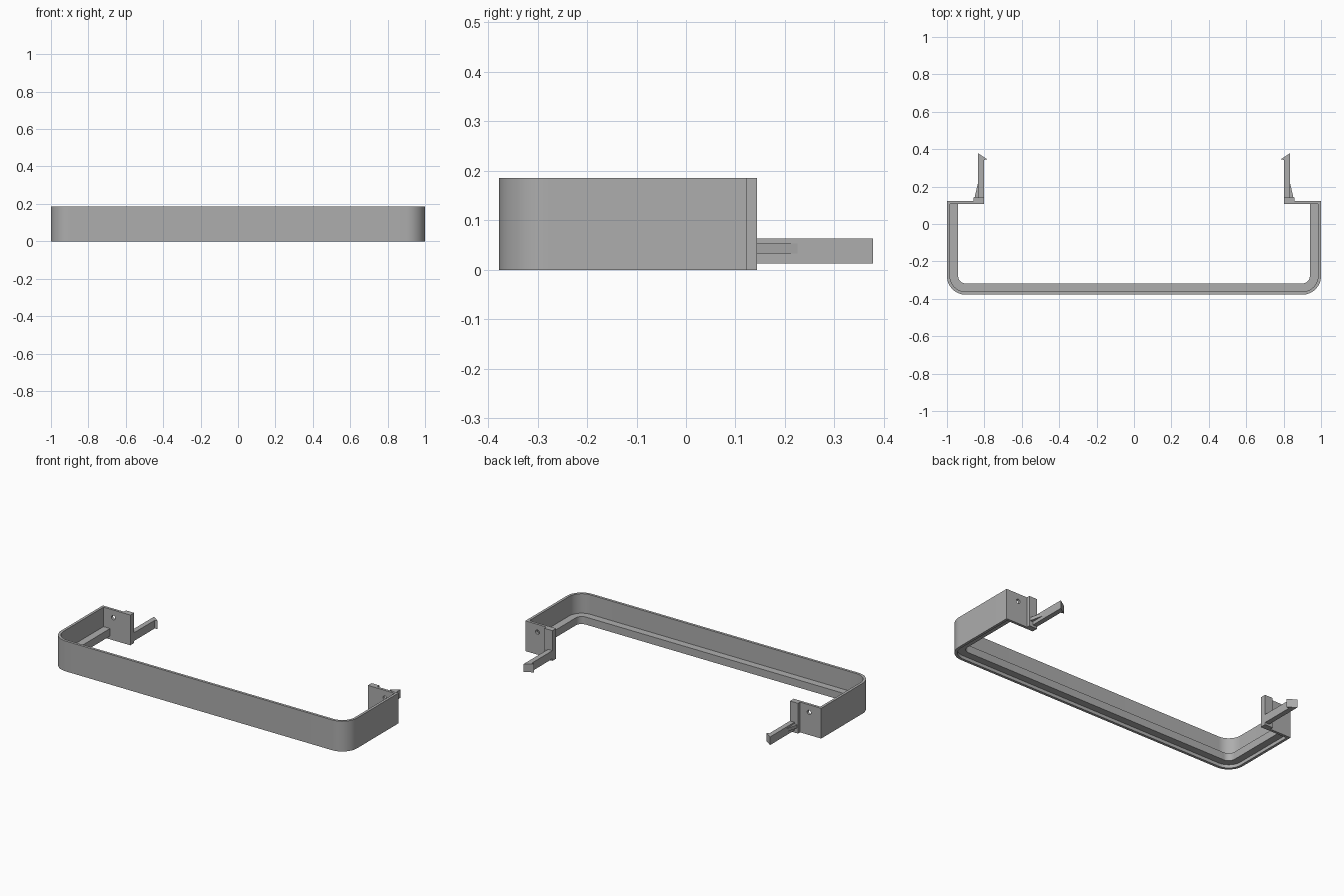
import bpy
import bmesh
import math

cube = bpy.data.objects.get("Cube")
if cube:
    bpy.data.objects.remove(cube, do_unlink=True)

grey = bpy.data.materials.new("plain_grey")
grey.use_nodes = True
grey.diffuse_color = (0.42, 0.42, 0.42, 1)
grey.node_tree.nodes["Principled BSDF"].inputs["Base Color"].default_value = grey.diffuse_color

HALF_WIDTH, FRONT, BACK = 1.0, -0.378, 0.123
HEIGHT, WALL, LEDGE, RADIUS = 0.185, 0.016, 0.06, 0.1


def prism(name, outline, z0, z1):
    """Extrude a flat outline from z0 up to z1."""
    bm = bmesh.new()
    face = bm.faces.new([bm.verts.new((x, y, z0)) for x, y in outline])
    top = bmesh.ops.extrude_face_region(bm, geom=[face])["geom"]
    bmesh.ops.translate(bm, vec=(0, 0, z1 - z0),
                        verts=[v for v in top if isinstance(v, bmesh.types.BMVert)])
    bmesh.ops.recalc_face_normals(bm, faces=bm.faces)
    mesh = bpy.data.meshes.new(name)
    bm.to_mesh(mesh)
    bm.free()
    mesh.materials.append(grey)
    obj = bpy.data.objects.new(name, mesh)
    bpy.context.collection.objects.link(obj)
    return obj


def u_path(inset, end):
    """Rounded U, open at the back, moved inward by inset."""
    half = [(HALF_WIDTH - inset, end)]
    r = RADIUS - inset
    for i in range(17):
        a = math.pi / 2 * i / 16
        half.append((HALF_WIDTH - RADIUS + r * math.cos(a), FRONT + RADIUS - r * math.sin(a)))
    return half + [(-x, y) for x, y in reversed(half)]


def u_band(name, outer, inner, end, z0, z1):
    return prism(name, u_path(outer, end) + u_path(inner, end)[::-1], z0, z1)


def smooth(obj):
    bpy.ops.object.select_all(action="DESELECT")
    obj.select_set(True)
    bpy.context.view_layer.objects.active = obj
    bpy.ops.object.shade_smooth_by_angle(angle=math.radians(30))


# Curved outer wall and the ledge running along its inside
smooth(u_band("outer_wall", 0, WALL, BACK, 0, HEIGHT))
smooth(u_band("inner_ledge", WALL, LEDGE, BACK - WALL, 0.02, 0.066))

for side, s in (("left", 1), ("right", -1)):
    def part(name, outline, z0, z1):
        return prism(f"{side}_{name}", [(s * x, y) for x, y in outline], z0, z1)

    # Back flange with a round screw hole
    flange = part("flange", [(0.803, BACK - WALL), (HALF_WIDTH - WALL, BACK - WALL),
                             (HALF_WIDTH - WALL, BACK), (0.803, BACK)], 0, HEIGHT)
    bpy.ops.mesh.primitive_cylinder_add(vertices=24, radius=0.013, depth=0.1,
                                        location=(s * 0.918, BACK, 0.138),
                                        rotation=(math.pi / 2, 0, 0))
    cutter = bpy.context.object
    cutter.hide_render = True
    cut = flange.modifiers.new("screw_hole", "BOOLEAN")
    cut.operation, cut.solver, cut.object = "DIFFERENCE", "EXACT", cutter
    bpy.context.view_layer.objects.active = flange
    bpy.ops.object.modifier_apply(modifier=cut.name)
    bpy.data.objects.remove(cutter, do_unlink=True)
    smooth(flange)

    # Thick edge strip behind the flange
    part("edge_strip", [(0.803, BACK), (0.857, BACK), (0.857, 0.143), (0.803, 0.143)], 0, HEIGHT)

    # Snap arm with a barbed tip, and its stiffening rib
    part("snap_arm", [(0.803, 0.143), (0.833, 0.143), (0.833, 0.378),
                      (0.785, 0.346), (0.803, 0.342)], 0.013, 0.063)
    part("arm_rib", [(0.833, 0.143), (0.852, 0.143), (0.833, 0.225)], 0.033, 0.053)
